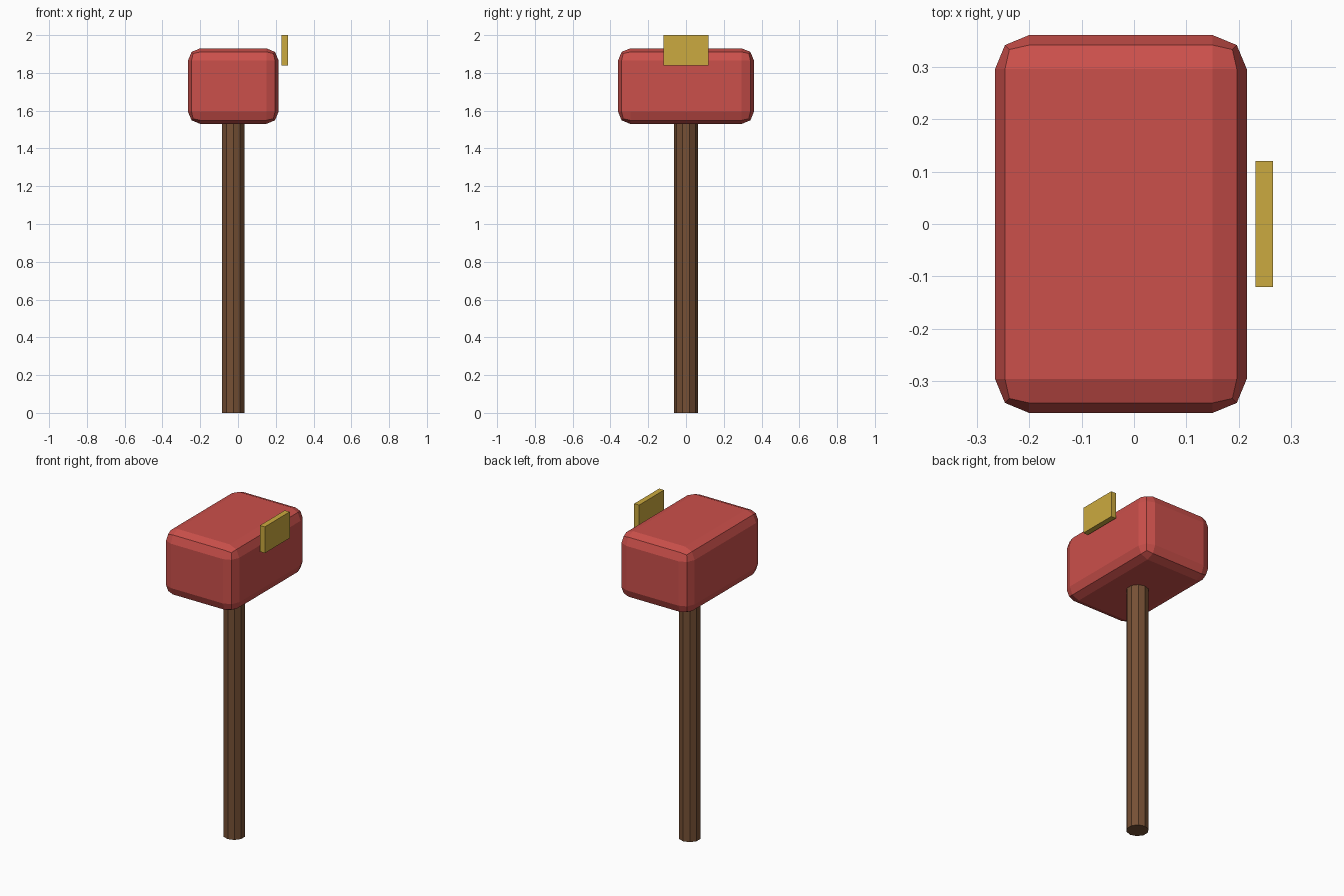
import bpy

cube = bpy.data.objects.get("Cube")
if cube:
    bpy.data.objects.remove(cube, do_unlink=True)


def material(name, rgb):
    mat = bpy.data.materials.new(name)
    mat.use_nodes = True
    mat.diffuse_color = (*rgb, 1)
    mat.node_tree.nodes["Principled BSDF"].inputs["Base Color"].default_value = (*rgb, 1)
    return mat


def finish(name, mat):
    obj = bpy.context.object
    obj.name = obj.data.name = name
    obj.data.materials.append(mat)
    return obj


def box(name, centre, size, mat):
    bpy.ops.mesh.primitive_cube_add(size=1, location=centre)
    obj = finish(name, mat)
    obj.scale = size
    bpy.ops.object.transform_apply(location=False, rotation=False, scale=True)
    return obj


red = material("red paint", (0.60, 0.08, 0.07))
wood = material("brown wood", (0.18, 0.08, 0.035))
gold = material("gold", (0.60, 0.40, 0.05))

AXIS_X = -0.025  # shared centre line of head and handle

# Mallet head with rounded, faceted edges
head = box("mallet_head", (AXIS_X, 0, 1.73), (0.48, 0.72, 0.40), red)
bevel = head.modifiers.new("rounded edges", "BEVEL")
bevel.width = 0.065
bevel.segments = 2

# Ten-sided handle running up into the head
HANDLE_TOP = 1.6
bpy.ops.mesh.primitive_cylinder_add(vertices=10, radius=0.0625, depth=HANDLE_TOP,
                                    location=(AXIS_X, 0, HANDLE_TOP / 2))
finish("handle", wood)

# Thin plate floating beside the head
box("side_plate", (0.248, 0, 1.92), (0.033, 0.24, 0.16), gold)
